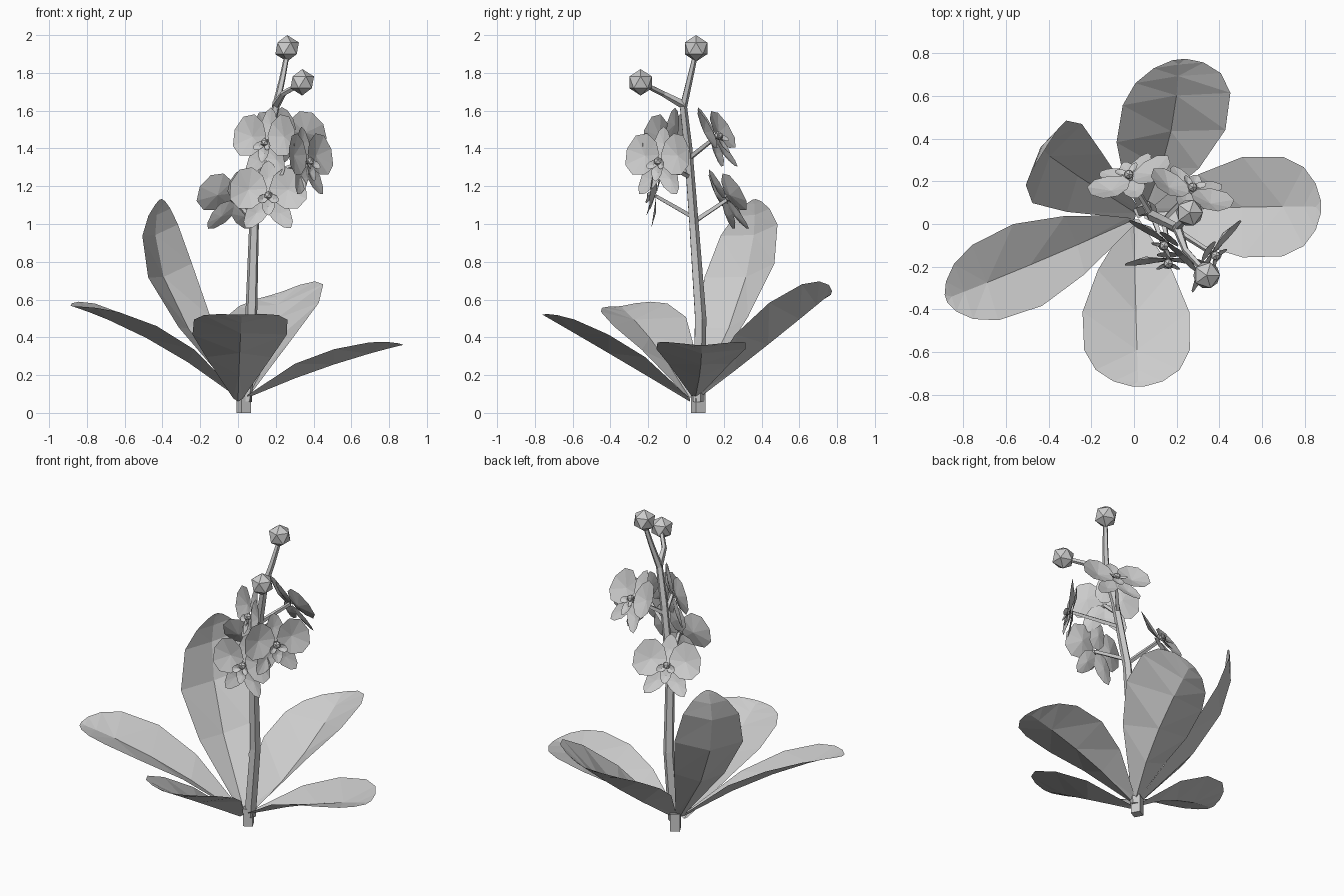
import bpy, bmesh, math
from mathutils import Vector

cube = bpy.data.objects.get("Cube")
if cube:
    bpy.data.objects.remove(cube)

grey = bpy.data.materials.new("plain_grey")
grey.use_nodes = True
COLOUR = (0.6, 0.6, 0.6, 1)
grey.diffuse_color = COLOUR
grey.node_tree.nodes["Principled BSDF"].inputs["Base Color"].default_value = COLOUR


def finish(name, bm):
    mesh = bpy.data.meshes.new(name)
    bm.to_mesh(mesh)
    bm.free()
    mesh.materials.append(grey)
    obj = bpy.data.objects.new(name, mesh)
    bpy.context.collection.objects.link(obj)
    return obj


def tube(name, points, radii, sides=5):
    """Tapered tube following a path."""
    bm = bmesh.new()
    pts = [Vector(p) for p in points]
    rings = []
    for i, p in enumerate(pts):
        along = (pts[min(i + 1, len(pts) - 1)] - pts[max(i - 1, 0)]).normalized()
        a = along.cross(Vector((0.3, 1, 0.1))).normalized()
        b = along.cross(a)
        rings.append([bm.verts.new(p + radii[i] * (a * math.cos(k * math.tau / sides) + b * math.sin(k * math.tau / sides)))
                      for k in range(sides)])
    for low, high in zip(rings, rings[1:]):
        for k in range(sides):
            m = (k + 1) % sides
            bm.faces.new((low[k], low[m], high[m], high[k]))
    bm.faces.new(rings[0])
    bm.faces.new(rings[-1])
    bmesh.ops.recalc_face_normals(bm, faces=bm.faces)
    return finish(name, bm)


# Leaf: station along the midrib, share of the half width, share of the edge lift
BLADE = ((0, 0.1, 0.2), (0.3, 0.68, 1.1), (0.55, 0.98, 1.15), (0.78, 0.97, 0.85),
         (0.9, 0.77, 0.5), (0.97, 0.45, 0.2), (1, 0.12, 0))


def leaf(name, base, mid, tip, side, cup, point=0.0):
    base, mid, tip, side, cup = map(Vector, (base, mid, tip, side, cup))
    bm = bmesh.new()
    rows = []
    m = 0.6
    for t, w, c in BLADE:
        centre = (base * (t - m) * (t - 1) / m + mid * t * (t - 1) / (m * (m - 1))
                  + tip * t * (t - m) / (1 - m))
        half = side * w * (1 - point * t ** 4)
        rows.append([bm.verts.new(centre + half * s + cup * c * abs(s)) for s in (-1, 0, 1)])
    for r, q in zip(rows, rows[1:]):
        for k in (0, 1):
            bm.faces.new((r[k], r[k + 1], q[k + 1], q[k]))
    bmesh.ops.triangulate(bm, faces=bm.faces)
    bmesh.ops.recalc_face_normals(bm, faces=bm.faces)
    return finish(name, bm)


leaf("leaf_right", (0, 0.02, 0.08), (-0.53, -0.21, 0.42), (-0.88, -0.35, 0.565), (0.07, -0.2, -0.025), (-0.01, 0, 0.075), 0.25)
leaf("leaf_back_right", (0.01, 0.05, 0.08), (-0.41, 0.33, 0.77), (-0.41, 0.36, 1.13), (0.125, 0.2, 0.04), (0.03, -0.03, 0.03), 0.6)
leaf("leaf_back", (0.05, 0.07, 0.08), (0.18, 0.47, 0.39), (0.21, 0.77, 0.635), (0.26, 0.03, 0.085), (0, -0.02, 0.12))
leaf("leaf_left", (0.05, 0.05, 0.08), (0.55, 0.08, 0.27), (0.875, 0.08, 0.36), (0, -0.24, 0), (0, 0, 0.07))
leaf("leaf_front", (0, 0.02, 0.06), (0.01, -0.45, 0.34), (0.02, -0.76, 0.52), (-0.255, 0, 0), (0, 0, 0.085))

# Root stub, flower stem and buds
tube("root_stub", ((0.03, 0.064, 0), (0.03, 0.064, 0.11)), (0.04, 0.04), 4)
tube("stem", ((0.04, 0.065, 0.06), (0.07, 0.075, 0.5), (0.085, 0.04, 1), (0.15, 0.01, 1.4),
              (0.2, -0.015, 1.62), (0.235, 0.02, 1.77), (0.26, 0.05, 1.9)),
     (0.035, 0.033, 0.027, 0.024, 0.021, 0.017, 0.014))
tube("bud_stalk", ((0.2, -0.01, 1.63), (0.24, -0.12, 1.69), (0.33, -0.22, 1.74)), (0.024, 0.016, 0.014))
for name, spot in (("top_bud", (0.26, 0.053, 1.93)), ("side_bud", (0.34, -0.24, 1.75))):
    bm = bmesh.new()
    bmesh.ops.create_icosphere(bm, subdivisions=1, radius=0.07)
    finish(name, bm).location = spot


def flower(name, centre, facing, root):
    centre, n = Vector(centre), Vector(facing).normalized()
    u = Vector((0, 0, 1)).cross(n).normalized()
    v = n.cross(u)
    bm = bmesh.new()

    def petal(angle, start, length, width, lift, sharp=0.0, curl=0.0, bowl=0.012):
        """Cupped fan of triangles pointing along an angle."""
        d = u * math.cos(angle) + v * math.sin(angle)
        e = n.cross(d)
        hub = bm.verts.new(centre + d * (start + length * 0.5) + n * (lift + curl - bowl))
        rim = []
        for k in range(9):
            a = k * math.tau / 9
            taper = 1 - sharp * math.cos(a)
            along = start + length * (0.5 + 0.5 * math.cos(a))
            rim.append(bm.verts.new(centre + d * along + e * (width * taper * math.sin(a) / 2)
                                    + n * (lift + curl * (1 + math.cos(a)))))
        for k in range(9):
            bm.faces.new((hub, rim[k], rim[(k + 1) % 9]))

    # Three narrow sepals, two round petals, lip
    petal(math.radians(90), 0.01, 0.18, 0.11, -0.012, 0.25)
    for angle in (235, 305):
        petal(math.radians(angle), 0.01, 0.2, 0.11, -0.012, 0.25)
    for angle in (18, 162):
        petal(math.radians(angle), 0.01, 0.2, 0.23, 0, -0.15, 0.012, 0.025)
    petal(math.radians(270), 0.01, 0.1, 0.07, 0.012, 0.3, 0.006)
    for angle in (215, 325):
        petal(math.radians(angle), 0.005, 0.06, 0.045, 0.015, 0, 0.012)
    knob = bmesh.ops.create_icosphere(bm, subdivisions=1, radius=0.024)
    bmesh.ops.translate(bm, verts=knob["verts"], vec=centre + n * 0.015)
    finish(name, bm)
    # Stalk back to the stem
    tube(name + "_stalk", (root, centre - n * 0.01), (0.015, 0.012), 4)


flower("front_flower", (0.16, -0.17, 1.15), (0, -1, 0.15), (0.09, 0.03, 1.04))
flower("back_right_flower", (-0.02, 0.22, 1.13), (-0.35, 0.9, 0.55), (0.085, 0.04, 1.01))
flower("right_flower", (0.15, -0.09, 1.43), (-0.6, -0.8, 0.15), (0.14, 0.01, 1.34))
flower("back_left_flower", (0.27, 0.16, 1.46), (0.35, 0.9, 0.55), (0.14, 0.02, 1.35))
flower("left_flower", (0.37, -0.14, 1.33), (0.81, -0.55, 0.15), (0.12, 0.02, 1.25))
